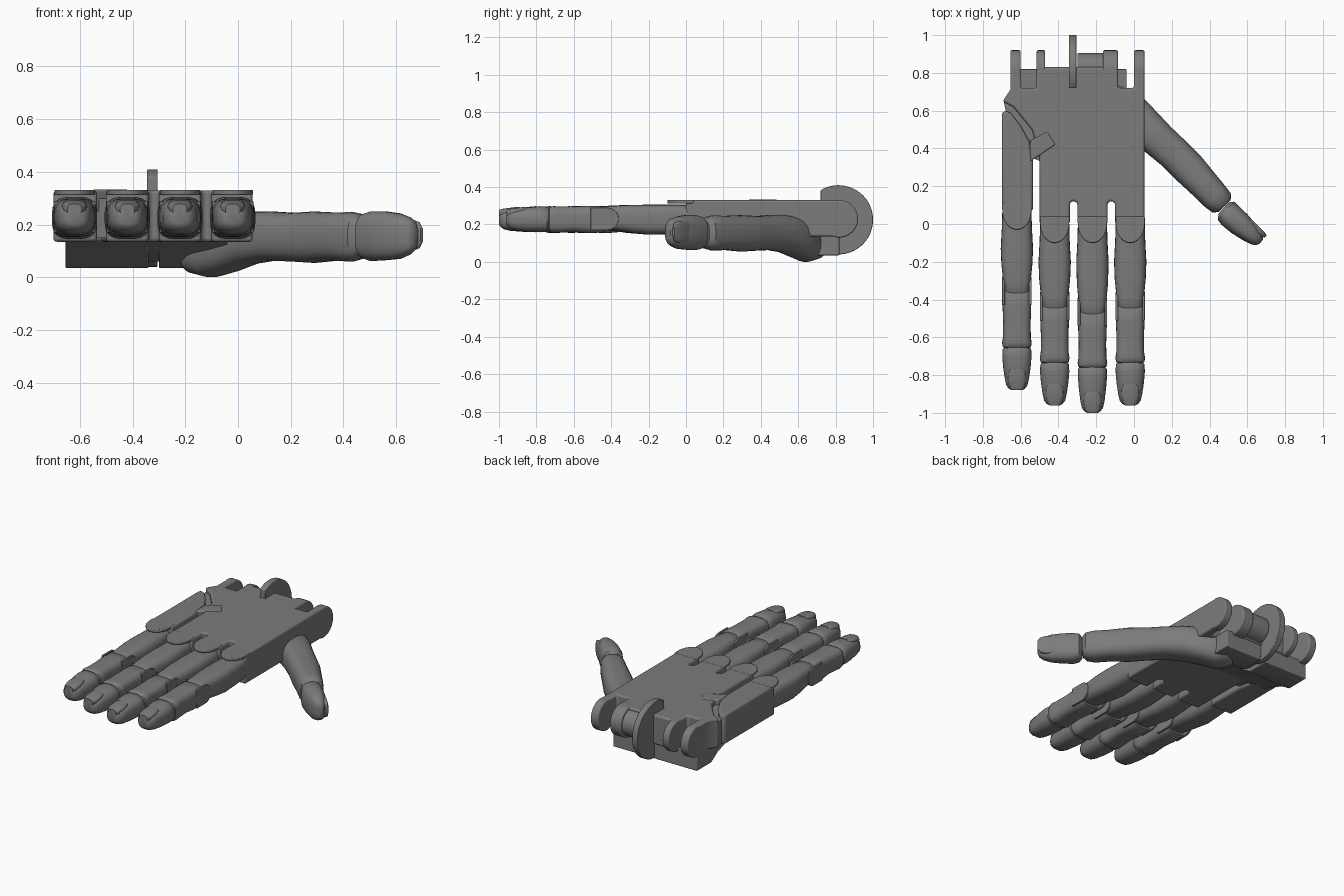
import bpy, bmesh, math
from mathutils import Vector

DARK = bpy.data.materials.new("dark_grey")
DARK.diffuse_color = (0.2, 0.2, 0.2, 1)


def finish(name, bm, bevel=0.0, angle=40):
    bmesh.ops.recalc_face_normals(bm, faces=bm.faces)
    me = bpy.data.meshes.new(name)
    bm.to_mesh(me)
    bm.free()
    me.materials.append(DARK)
    ob = bpy.data.objects.new(name, me)
    bpy.context.collection.objects.link(ob)
    if bevel:
        m = ob.modifiers.new("bevel", "BEVEL")
        m.width, m.segments, m.limit_method = bevel, 3, "ANGLE"
        m.angle_limit = math.radians(50)
    bpy.ops.object.select_all(action="DESELECT")
    bpy.context.view_layer.objects.active = ob
    ob.select_set(True)
    bpy.ops.object.shade_smooth_by_angle(angle=math.radians(angle))
    return ob


def prism(name, pts, a, b, axis="z", bevel=0.0):
    """Extrude an outline from a to b: (x, y) along z, or (y, z) along x."""
    bm = bmesh.new()
    vs = [bm.verts.new((p[0], p[1], a) if axis == "z" else (a, p[0], p[1])) for p in pts]
    f = bm.faces.new(vs)
    r = bmesh.ops.extrude_face_region(bm, geom=[f])
    d = Vector((0, 0, b - a)) if axis == "z" else Vector((b - a, 0, 0))
    bmesh.ops.translate(bm, vec=d, verts=[v for v in r["geom"] if isinstance(v, bmesh.types.BMVert)])
    return finish(name, bm, bevel)


def arc(cx, cy, rx, ry, a0, a1, n=10):
    return [(cx + rx * math.cos(math.radians(a0 + (a1 - a0) * i / n)),
             cy + ry * math.sin(math.radians(a0 + (a1 - a0) * i / n))) for i in range(n + 1)]


def loft(name, rings, direction=(0, -1), power=2.6, n=28):
    """Skin rounded sections given as (x, y, width, z_low, z_high)."""
    d = Vector((direction[0], direction[1], 0)).normalized()
    side = Vector((-d.y, d.x, 0))
    bm = bmesh.new()
    loops = []
    for x, y, w, lo, hi in rings:
        loop = []
        for i in range(n):
            t = math.tau * (i + 0.5) / n
            c, s = math.cos(t), math.sin(t)
            u = math.copysign(abs(c) ** (2 / power), c) * w / 2
            v = math.copysign(abs(s) ** (2 / power), s) * (hi - lo) / 2
            loop.append(bm.verts.new(Vector((x, y, (lo + hi) / 2 + v)) + side * u))
        loops.append(loop)
    for p, q in zip(loops, loops[1:]):
        for i in range(n):
            bm.faces.new((p[i], p[(i + 1) % n], q[(i + 1) % n], q[i]))
    bm.faces.new(loops[0])
    bm.faces.new(loops[-1])
    return finish(name, bm)


# Palm with rounded slots between the fingers and wrist cut-outs
palm = [(0.055, 0.0), (0.055, 0.82), (0.0, 0.82), (0.0, 0.72), (-0.085, 0.72), (-0.085, 0.83),
        (-0.515, 0.83), (-0.515, 0.72), (-0.60, 0.72), (-0.60, 0.82), (-0.655, 0.82), (-0.655, 0.71),
        (-0.695, 0.65), (-0.64, 0.62), (-0.54, 0.50), (-0.50, 0.36), (-0.50, 0.0), (-0.34, 0.0)]
palm += arc(-0.32, 0.10, 0.02, 0.02, 180, 0) + [(-0.30, 0.0), (-0.14, 0.0)]
palm += arc(-0.12, 0.10, 0.02, 0.02, 180, 0) + [(-0.10, 0.0)]
prism("palm", palm, 0.135, 0.33, bevel=0.012)

# Separate outer metacarpal, its web and the link bar to the palm
prism("outer_metacarpal", [(-0.70, 0.07), (-0.535, 0.07), (-0.535, 0.34), (-0.555, 0.44), (-0.60, 0.52),
                           (-0.65, 0.585), (-0.675, 0.60), (-0.70, 0.59)], 0.135, 0.33, bevel=0.015)
prism("palm_web", [(-0.69, 0.65), (-0.66, 0.50), (-0.56, 0.36), (-0.47, 0.32), (-0.45, 0.62)], 0.15, 0.30)
prism("link_bar", [(-0.55, 0.33), (-0.415, 0.42), (-0.46, 0.49), (-0.55, 0.44)], 0.25, 0.334, bevel=0.008)

# Heel of the hand, split by a central notch
heel = [(0.42, 0.14), (0.60, 0.08), (0.67, 0.035), (0.82, 0.035), (0.82, 0.15), (0.42, 0.15)]
prism("heel_outer", heel, -0.655, -0.34, "x", 0.008)
prism("heel_inner", heel, -0.30, -0.04, "x", 0.008)
prism("heel_bridge", [(0.42, 0.14), (0.67, 0.06), (0.82, 0.06), (0.82, 0.15), (0.42, 0.15)], -0.345, -0.295, "x")

# Wrist hinge ears and the large centre disc, cut off straight towards the palm
for i, (x0, x1, r) in enumerate([(-0.655, -0.60, 0.1), (-0.515, -0.47, 0.1), (-0.30, -0.16, 0.085),
                                 (-0.165, -0.085, 0.1), (0.0, 0.055, 0.1)]):
    prism(f"wrist_ear_{i + 1}", arc(0.82, 0.23, r, r, 0, 360, 40)[:-1], x0, x1, "x", 0.008)
prism("wrist_disc", arc(0.815, 0.225, 0.185, 0.185, -121, 121, 40), -0.345, -0.305, "x", 0.004)

# Fingers: centre x, knuckle, middle joint, end joint, tip
fingers = [("little", -0.62, 0.07, -0.37, -0.65, -0.88), ("ring", -0.42, 0.0, -0.45, -0.73, -0.96),
           ("middle", -0.22, 0.0, -0.48, -0.755, -1.0), ("index", -0.02, 0.0, -0.45, -0.73, -0.96)]
for name, x, k, m, e, t in fingers:
    # Knuckle guard reaching over the finger base
    prism(name + "_knuckle_guard", [(x + 0.077, k + 0.04)] + [(x - 0.077, k + 0.04)]
          + arc(x, k, 0.077, 0.1, 180, 360, 16), 0.312, 0.332, bevel=0.005)

    # Lower phalanx
    loft(name + "_lower_segment", [(x, k + 0.07, 0.10, 0.19, 0.27), (x, k + 0.045, 0.14, 0.165, 0.295),
         (x, k, 0.155, 0.155, 0.305), (x, k - 0.09, 0.16, 0.148, 0.306), (x, k - 0.2, 0.172, 0.145, 0.306),
         (x, m + 0.16, 0.165, 0.155, 0.305), (x, m + 0.06, 0.145, 0.17, 0.30), (x, m, 0.125, 0.18, 0.295),
         (x, m - 0.02, 0.10, 0.19, 0.28)], power=3.2)

    # Side cheeks of the middle joint
    for s in (-1, 1):
        xc = x + s * 0.071
        prism(name + ("_joint_left" if s < 0 else "_joint_right"),
              [(m - 0.06, 0.17)] + arc(m + 0.03, 0.23, 0.06, 0.06, -90, 90) + [(m - 0.06, 0.29)],
              xc - 0.007, xc + 0.007, "x", 0.003)

    # Middle phalanx
    loft(name + "_middle_segment", [(x, m + 0.02, 0.14, 0.165, 0.285), (x, m, 0.153, 0.157, 0.298),
         (x, m - 0.07, 0.152, 0.153, 0.30), (x, m - 0.15, 0.146, 0.16, 0.297), (x, e + 0.05, 0.148, 0.155, 0.297),
         (x, e + 0.02, 0.158, 0.155, 0.298), (x, e, 0.15, 0.16, 0.292), (x, e - 0.015, 0.11, 0.18, 0.27)], power=3.4)

    # Fingertip and nail
    loft(name + "_tip", [(x, e + 0.005, 0.12, 0.18, 0.28), (x, e - 0.012, 0.152, 0.16, 0.295),
         (x, e - 0.05, 0.156, 0.158, 0.298), (x, e - 0.11, 0.146, 0.16, 0.292), (x, t + 0.06, 0.128, 0.166, 0.283),
         (x, t + 0.025, 0.112, 0.175, 0.272), (x, t + 0.008, 0.085, 0.188, 0.262), (x, t, 0.055, 0.2, 0.255)])
    loft(name + "_nail", [(x, t + 0.11, 0.07, 0.26, 0.293), (x, t + 0.095, 0.09, 0.25, 0.294),
         (x, t + 0.05, 0.094, 0.245, 0.288), (x, t + 0.015, 0.082, 0.24, 0.283), (x, t, 0.055, 0.24, 0.278)], power=3)

# Thumb: base, tip and nail
loft("thumb_base", [(-0.19, 0.70, 0.10, 0.04, 0.14), (-0.16, 0.69, 0.17, 0.015, 0.18), (-0.10, 0.64, 0.21, 0.0, 0.21),
     (-0.03, 0.595, 0.215, 0.02, 0.235), (0.05, 0.52, 0.205, 0.05, 0.25), (0.13, 0.445, 0.19, 0.063, 0.25),
     (0.21, 0.375, 0.182, 0.06, 0.245), (0.29, 0.295, 0.182, 0.055, 0.25), (0.37, 0.21, 0.165, 0.063, 0.246),
     (0.43, 0.145, 0.155, 0.06, 0.248), (0.465, 0.11, 0.14, 0.07, 0.24), (0.48, 0.095, 0.09, 0.09, 0.22)], (1, -1))
loft("thumb_tip", [(0.475, 0.085, 0.08, 0.09, 0.22), (0.487, 0.07, 0.13, 0.07, 0.243), (0.51, 0.045, 0.136, 0.062, 0.25),
     (0.56, 0.0, 0.13, 0.065, 0.25), (0.61, -0.043, 0.11, 0.07, 0.243), (0.645, -0.075, 0.085, 0.085, 0.23),
     (0.662, -0.09, 0.06, 0.10, 0.215), (0.673, -0.095, 0.03, 0.12, 0.195)], (1, -0.9))
loft("thumb_nail", [(0.60, 0.02, 0.03, 0.11, 0.21), (0.62, 0.003, 0.035, 0.10, 0.22), (0.66, -0.037, 0.035, 0.10, 0.22),
     (0.685, -0.058, 0.028, 0.11, 0.21), (0.697, -0.066, 0.015, 0.13, 0.19)], (1, -0.9), 3)
